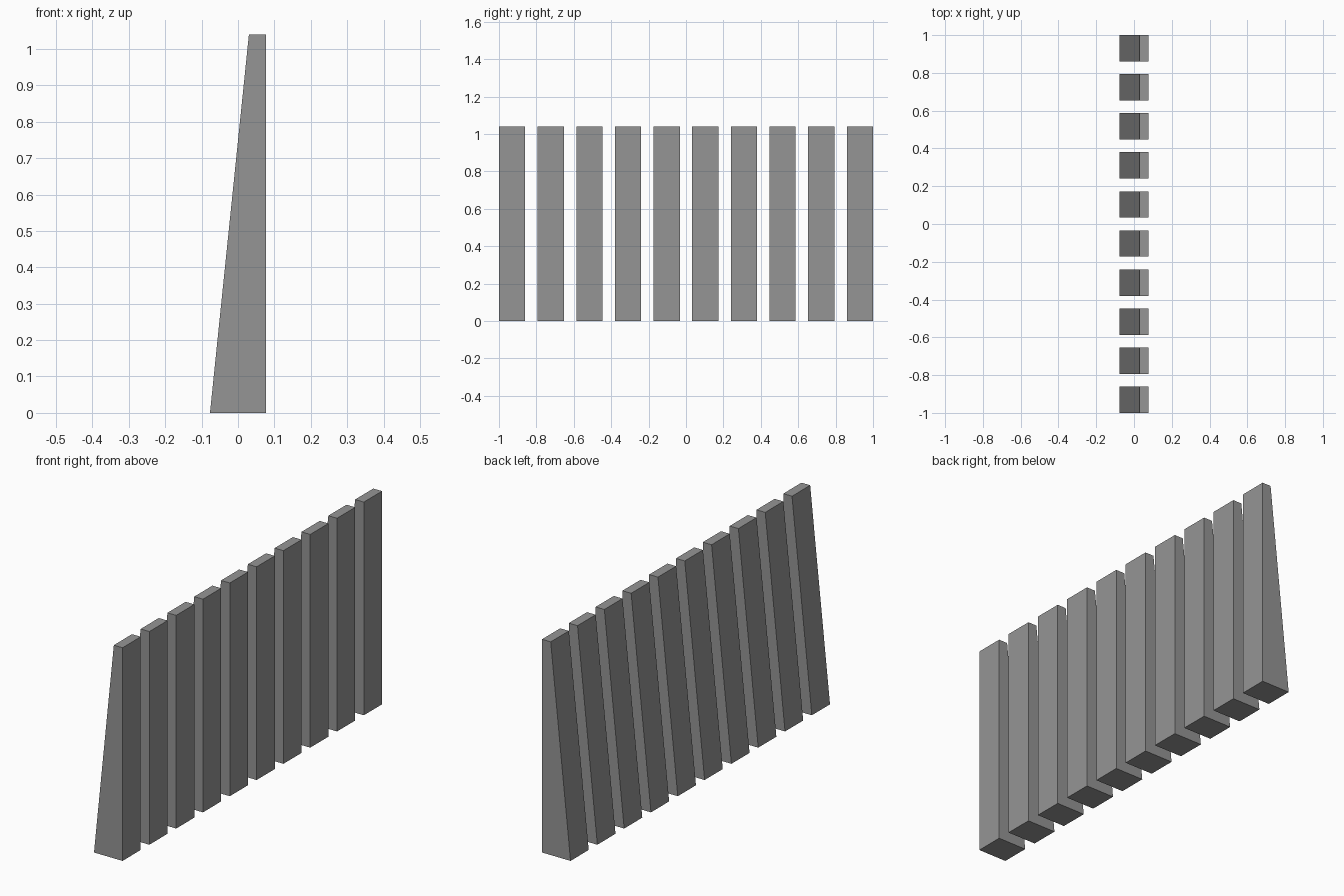
import bpy
import bmesh

cube = bpy.data.objects.get("Cube")
if cube:
    bpy.data.objects.remove(cube, do_unlink=True)

# Plain grey finish
grey = bpy.data.materials.new("mid grey")
grey.use_nodes = True
colour = (0.3, 0.3, 0.3, 1)
grey.diffuse_color = colour
grey.node_tree.nodes["Principled BSDF"].inputs["Base Color"].default_value = colour

COUNT, WIDTH, HEIGHT = 10, 0.14, 1.04
# Side profile: upright on +x, sloping on -x
PROFILE = [(-0.077, 0), (0.077, 0), (0.077, HEIGHT), (0.03, HEIGHT)]


def tapered_slat_mesh():
    """Extrude the side profile along y, centred on the origin."""
    bm = bmesh.new()
    face = bm.faces.new([bm.verts.new((x, -WIDTH / 2, z)) for x, z in PROFILE])
    result = bmesh.ops.extrude_face_region(bm, geom=[face])
    verts = [v for v in result["geom"] if isinstance(v, bmesh.types.BMVert)]
    bmesh.ops.translate(bm, verts=verts, vec=(0, WIDTH, 0))
    bmesh.ops.recalc_face_normals(bm, faces=bm.faces)
    mesh = bpy.data.meshes.new("tapered_slat")
    bm.to_mesh(mesh)
    bm.free()
    mesh.materials.append(grey)
    return mesh


# Row of evenly spaced slats
slat_mesh = tapered_slat_mesh()
pitch = (2 - WIDTH) / (COUNT - 1)
for i in range(COUNT):
    slat = bpy.data.objects.new(f"slat_{i + 1}", slat_mesh)
    slat.location.y = -1 + WIDTH / 2 + i * pitch
    bpy.context.collection.objects.link(slat)
